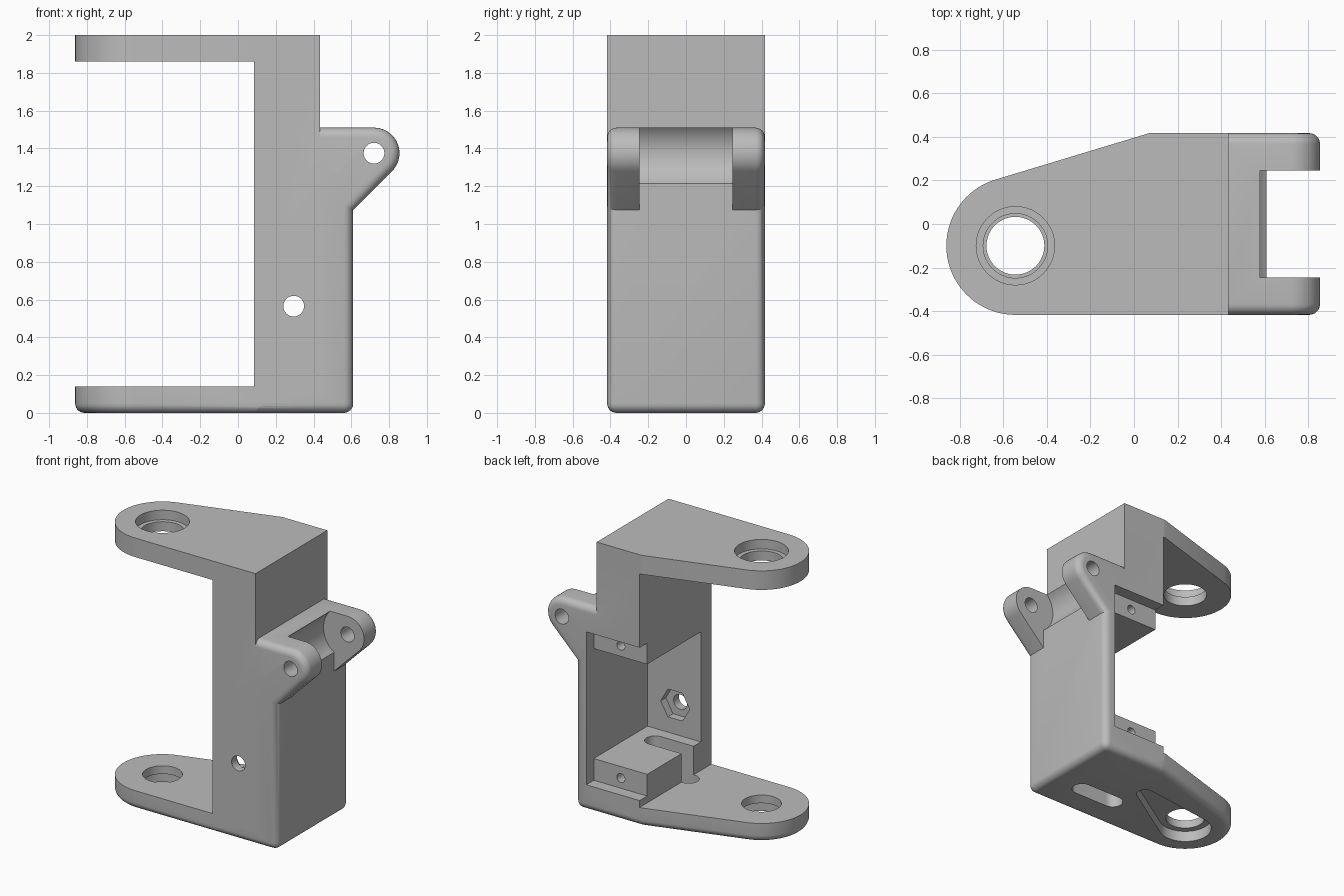
import bpy, bmesh, math
from mathutils import Vector

old = bpy.data.objects.get("Cube")
if old:
    bpy.data.objects.remove(old, do_unlink=True)

grey = bpy.data.materials.new("light_grey")
grey.use_nodes = True
colour = (0.5, 0.5, 0.5, 1)
grey.diffuse_color = colour
grey.node_tree.nodes["Principled BSDF"].inputs["Base Color"].default_value = colour

HALF = 0.4175          # half depth of the body
ROUND = 0.05           # edge rounding
EYE = (-0.545, -0.1)   # arm pivot
PIN = (0.72, 1.375)    # hinge pin axis, in x and z


def arc(c, r, start, end, n=24):
    """Points along a circular arc, angles in degrees."""
    angles = [math.radians(start + (end - start) * i / n) for i in range(n + 1)]
    return [(c[0] + r * math.cos(a), c[1] + r * math.sin(a)) for a in angles]


def ring(c, r, n=48, turn=0):
    return arc(c, r, turn, turn + 360, n)[:-1]


def capsule(c1, r1, c2, r2):
    """Tapered slot outline around two circles."""
    d = Vector(c2) - Vector(c1)
    heading = math.degrees(math.atan2(d.y, d.x))
    side = math.degrees(math.acos((r1 - r2) / d.length))
    return (arc(c1, r1, heading + side, heading + 360 - side)
            + arc(c2, r2, heading - side, heading + side))


def prism(name, outline, low, high, axis="z", rounded=None):
    """Extrude an outline along z (x,y points) or along y (x,z points)."""
    bm = bmesh.new()

    def put(p, t):
        return (p[0], p[1], t) if axis == "z" else (p[0], t, p[1])
    a = [bm.verts.new(put(p, low)) for p in outline]
    b = [bm.verts.new(put(p, high)) for p in outline]
    bm.faces.new(a)
    bm.faces.new(b)
    for i in range(len(a)):
        j = (i + 1) % len(a)
        bm.faces.new((a[i], a[j], b[j], b[i]))
    bmesh.ops.recalc_face_normals(bm, faces=bm.faces)
    if rounded:
        edges = [e for e in bm.edges if rounded(*[v.co for v in e.verts])]
        bmesh.ops.bevel(bm, geom=edges, offset=ROUND, segments=6,
                        profile=0.5, affect="EDGES")
    mesh = bpy.data.meshes.new(name)
    bm.to_mesh(mesh)
    bm.free()
    mesh.materials.append(grey)
    ob = bpy.data.objects.new(name, mesh)
    bpy.context.collection.objects.link(ob)
    return ob


def block(name, x, y, z):
    return prism(name, [(x[0], y[0]), (x[1], y[0]), (x[1], y[1]), (x[0], y[1])], *z)


def combine(ob, tool, mode):
    mod = ob.modifiers.new(mode, "BOOLEAN")
    mod.operation, mod.solver, mod.object = mode, "EXACT", tool
    bpy.context.view_layer.objects.active = ob
    bpy.ops.object.modifier_apply(modifier=mod.name)
    bpy.data.objects.remove(tool, do_unlink=True)


def arm_plan(end):
    return arc(EYE, HALF - 0.1, 107, 270, 40) + [(end, -HALF), (end, HALF), (0.07, HALF)]


# Column with hinge lugs, rounded on its outer edges
side = ([(0.085, 0), (0.61, 0), (0.61, 1.075)] + arc(PIN, 0.135, -45, 90, 20)
        + [(0.085, 1.51)])


def outer_edge(p, q):
    along_y = abs(p.y - q.y) > 0.1
    return not along_y or (p.x > 0.6 and p.z < 0.01)


bracket = prism("hinged_bracket", side, -HALF, HALF, "y", outer_edge)

# Upright core, top arm and bottom arm
for part in (
    block("upright", (0.085, 0.435), (-HALF, HALF), (0.1, 2)),
    prism("top_arm", arm_plan(0.435), 1.86, 2),
    prism("bottom_arm", arm_plan(0.3), 0, 0.14,
          rounded=lambda p, q: max(p.z, q.z) < 0.01 and min(p.x, q.x) < 0.29),
):
    combine(bracket, part, "UNION")

cuts = [
    # Motor pocket and its flange recess
    block("pocket", (0, 0.52), (-0.295, 0.6), (0.35, 1.16)),
    block("flange_recess", (0, 0.52), (0.33, 0.6), (0.19, 1.316)),
    # Cable slot through the floor
    prism("cable_slot", capsule((0.075, -0.14), 0.07, (0.35, -0.14), 0.07), -0.1, 0.5),
    # Arm holes, bearing seat and tapered horn recess
    prism("top_hole", ring(EYE, 0.148), 1.8, 2.1),
    prism("bearing_seat", ring(EYE, 0.18), 1.93, 2.1),
    prism("bottom_hole", ring(EYE, 0.133), -0.1, 0.2),
    prism("horn_recess", capsule(EYE, 0.18, (-0.03, 0.085), 0.06), -0.1, 0.08),
    # Gap between the hinge lugs
    prism("hinge_clearance", ring(PIN, 0.195, 64), -0.245, 0.245, "y"),
    block("hinge_gap", (0.61, 1), (-0.245, 0.245), (1, 1.7)),
    prism("pin_hole", ring(PIN, 0.055, 32), -0.6, 0.6, "y"),
    # Bolt hole with nut seat in the front wall
    prism("bolt_hole", ring((0.295, 0.565), 0.055, 32), -0.6, -0.2, "y"),
    prism("nut_seat", ring((0.295, 0.565), 0.118, 6), -0.355, -0.2, "y"),
]
# Flange screw holes
for z in (0.265, 1.24):
    cuts.append(prism("screw_hole", ring((0.3, z), 0.033, 24), 0.03, 0.5, "y"))
for cut in cuts:
    combine(bracket, cut, "DIFFERENCE")

bpy.ops.object.select_all(action="DESELECT")
bracket.select_set(True)
bpy.context.view_layer.objects.active = bracket
bpy.ops.object.shade_smooth_by_angle(angle=math.radians(30))
